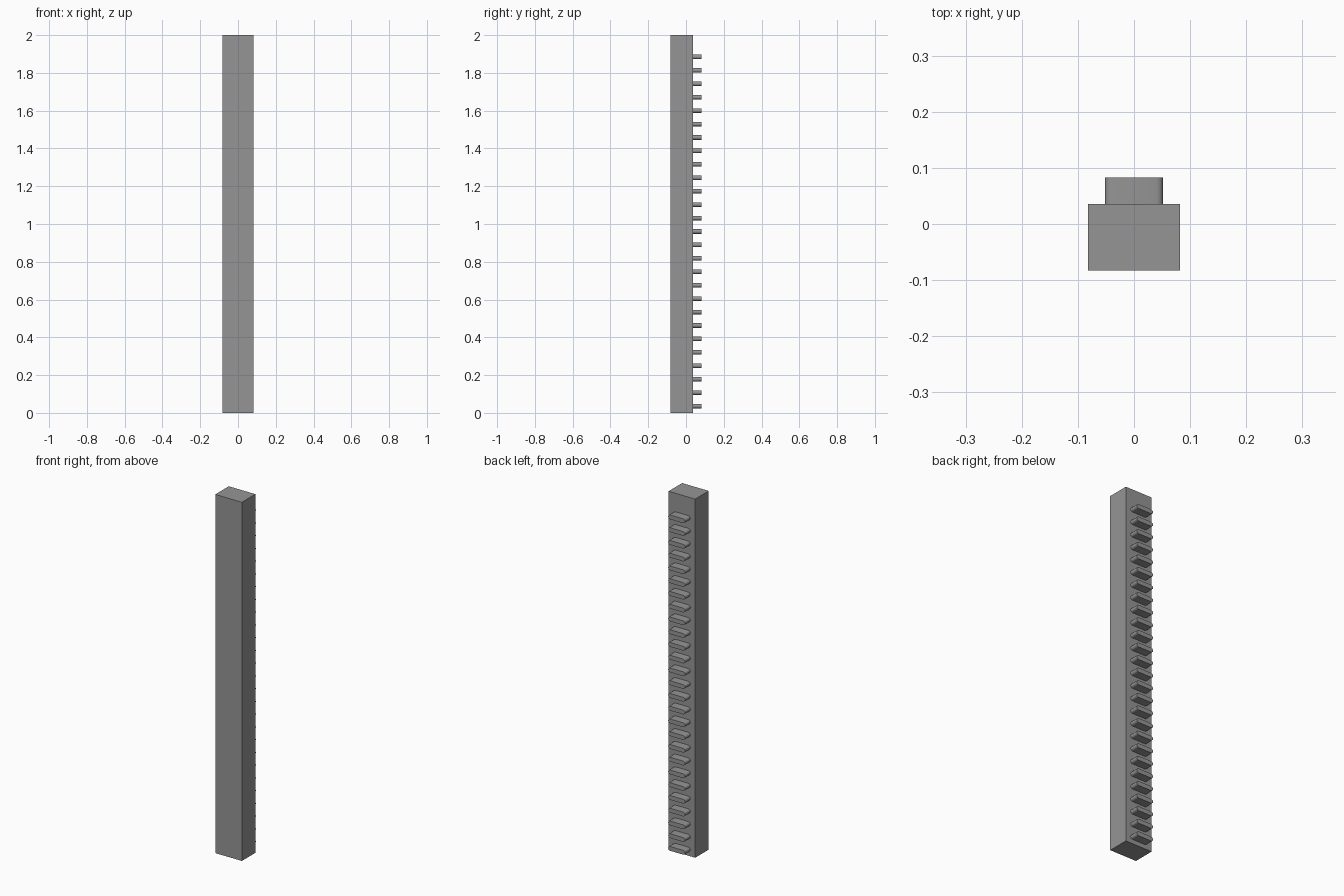
import bpy, bmesh, math

if "Cube" in bpy.data.objects:
    bpy.data.objects.remove(bpy.data.objects["Cube"])

grey = bpy.data.materials.new("mid grey")
grey.diffuse_color = (0.3, 0.3, 0.3, 1)
grey.use_nodes = True
grey.node_tree.nodes["Principled BSDF"].inputs["Base Color"].default_value = grey.diffuse_color

BACK = 0.036     # rear face of the bar
TIP = 0.083      # outer end of the pegs


def make_object(name, bm):
    bmesh.ops.recalc_face_normals(bm, faces=bm.faces)
    mesh = bpy.data.meshes.new(name)
    bm.to_mesh(mesh)
    bm.free()
    mesh.materials.append(grey)
    obj = bpy.data.objects.new(name, mesh)
    bpy.context.collection.objects.link(obj)
    return obj


# Square-edged upright bar
bm = bmesh.new()
bmesh.ops.create_cube(bm, size=1)
for v in bm.verts:
    v.co.x *= 0.164
    v.co.y = BACK if v.co.y > 0 else -0.083
    v.co.z = 2 if v.co.z > 0 else 0
make_object("upright_bar", bm)


# Row of flat pegs with rounded ends along the back
def peg_profile(half_width=0.052, radius=0.012, steps=6):
    points = []
    for side in (1, -1):
        for i in range(steps + 1):
            a = math.pi * i / steps - math.pi / 2
            points.append((side * (half_width - radius + radius * math.cos(a)),
                           side * radius * math.sin(a)))
    return points


bm = bmesh.new()
COUNT, FIRST, PITCH = 27, 0.036, 0.0711
for n in range(COUNT):
    z = FIRST + n * PITCH
    face = bm.faces.new([bm.verts.new((x, BACK, z + dz)) for x, dz in peg_profile()])
    new = bmesh.ops.extrude_face_region(bm, geom=[face], use_keep_orig=True)
    for v in new["geom"]:
        if isinstance(v, bmesh.types.BMVert):
            v.co.y = TIP
pegs = make_object("back_pegs", bm)
bpy.context.view_layer.objects.active = pegs
pegs.select_set(True)
bpy.ops.object.shade_smooth_by_angle(angle=math.radians(35))
